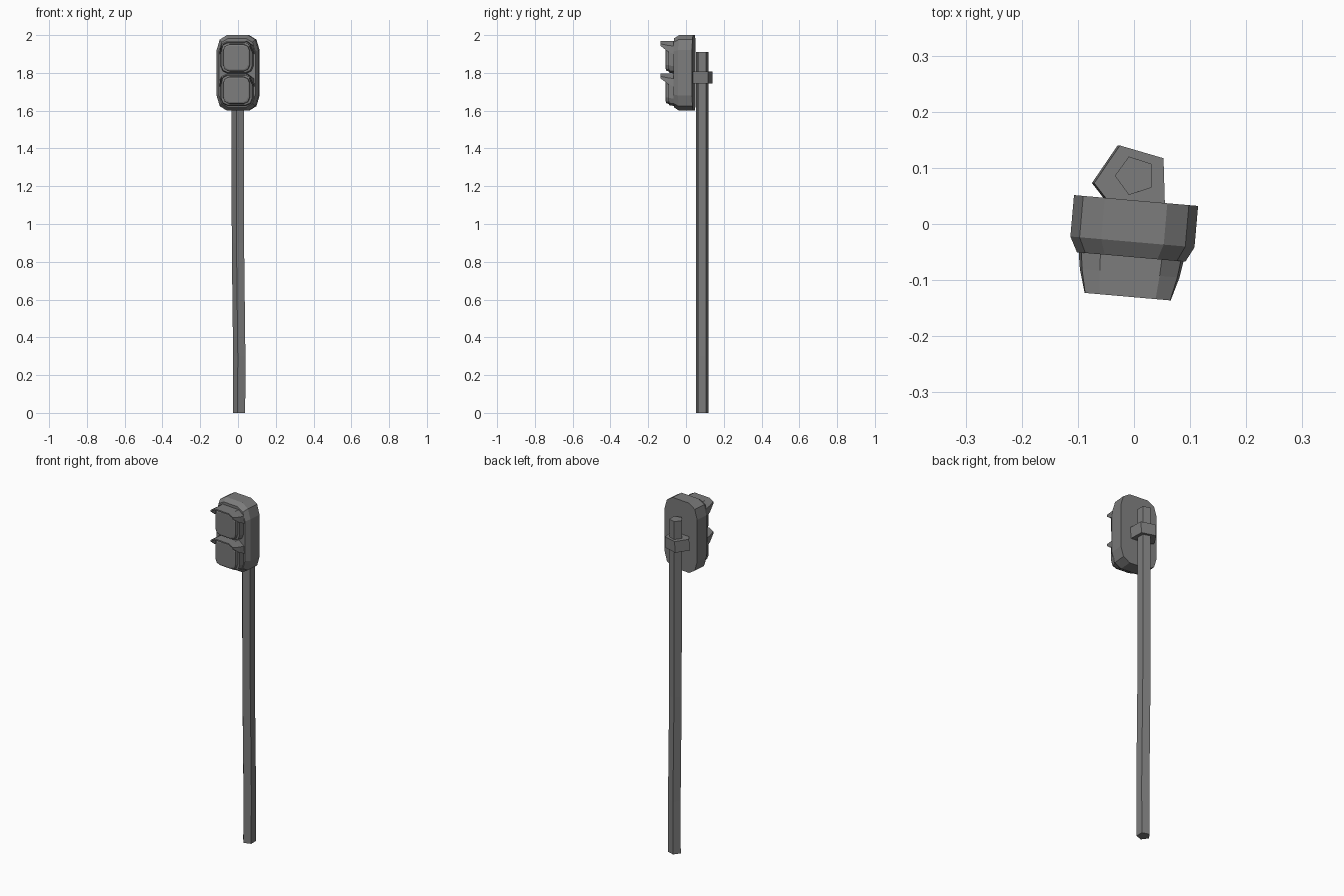
import bpy
import bmesh
from math import radians, cos, sin, tau

cube = bpy.data.objects.get("Cube")
if cube:
    bpy.data.objects.remove(cube, do_unlink=True)

YAW = radians(-5)
grey = bpy.data.materials.new("mid grey")
grey.use_nodes = True
grey.diffuse_color = (0.2, 0.2, 0.2, 1)
grey.node_tree.nodes["Principled BSDF"].inputs["Base Color"].default_value = grey.diffuse_color


def loft(name, rings, closed=True):
    """Skin equal-length rings of points; closed rings get end caps."""
    bm = bmesh.new()
    rows = [[bm.verts.new(p) for p in ring] for ring in rings]
    count = len(rows[0])
    for a, b in zip(rows, rows[1:]):
        for i in range(count if closed else count - 1):
            j = (i + 1) % count
            bm.faces.new((a[i], a[j], b[j], b[i]))
    if closed:
        bm.faces.new(rows[0])
        bm.faces.new(rows[-1])
    bmesh.ops.recalc_face_normals(bm, faces=bm.faces)
    mesh = bpy.data.meshes.new(name)
    bm.to_mesh(mesh)
    bm.free()
    mesh.materials.append(grey)
    obj = bpy.data.objects.new(name, mesh)
    bpy.context.collection.objects.link(obj)
    return obj


def rounded(y, z, half_w, half_h, cut_x, cut_z):
    """Rectangle in the xz plane with two-step faceted corners."""
    corner = [(half_w, half_h - cut_z),
              (half_w - cut_x * 0.3, half_h - cut_z * 0.3),
              (half_w - cut_x, half_h)]
    quarter = corner + [(-a, b) for a, b in reversed(corner)]
    outline = quarter + [(-a, -b) for a, b in quarter]
    return [(a, y, z + b) for a, b in outline]


def pentagon(x, y, z, radius, turn=0.0):
    return [(x + radius * cos(tau * i / 5 + tau / 2 + turn),
             y + radius * sin(tau * i / 5 + tau / 2 + turn), z) for i in range(5)]


# Slightly bent five-sided pole
loft("pole", [pentagon(x, 0.086, z, 0.036)
              for x, z in ((0.009, 0), (0.010, 0.3), (0.003, 0.9), (0.002, 1.91))])

# Clamp that joins the pole to the housing
loft("clamp", [pentagon(-0.006, 0.075, 1.745, 0.069, 0.03),
               pentagon(-0.002, 0.075, 1.808, 0.069, 0.03)])

# Signal housing with a sloped front rim
housing = loft("signal_housing", [
    rounded(0.042, 1.8, 0.111, 0.2, 0.055, 0.08),
    rounded(-0.032, 1.8, 0.111, 0.2, 0.055, 0.08),
    rounded(-0.059, 1.8, 0.097, 0.183, 0.05, 0.07)])
head = [housing]

for label, z in (("upper", 1.88), ("lower", 1.708)):
    # Stepped lamp body and raised lens
    head.append(loft(label + "_lamp", [
        rounded(-0.055, z, 0.088, 0.084, 0.04, 0.04),
        rounded(-0.085, z, 0.083, 0.079, 0.038, 0.038),
        rounded(-0.087, z, 0.072, 0.072, 0.035, 0.035),
        rounded(-0.101, z, 0.069, 0.070, 0.03, 0.03),
        rounded(-0.104, z, 0.062, 0.063, 0.028, 0.028)]))

    # Arched hood, swept back at the sides
    right = [(0.094, 0.02), (0.089, 0.062), (0.055, 0.088)]
    tip = [(0.077, 0.064), (0.076, 0.074), (0.05, 0.088)]
    rows = []
    for y, half in ((-0.057, right), (-0.13, tip)):
        arch = half + [(-a, b) for a, b in reversed(half)]
        rows.append([(a, y, z + b) for a, b in arch])
    middle = [((p[0] + q[0] * 0.4) / 1.4, -0.088, (p[2] + q[2] * 0.4) / 1.4)
              for p, q in zip(*rows)]
    hood = loft(label + "_hood", [rows[0], middle, rows[1]], closed=False)
    solid = hood.modifiers.new("thickness", 'SOLIDIFY')
    solid.thickness = 0.008
    solid.offset = -1
    head.append(hood)

for obj in head:
    obj.rotation_euler.z = YAW
